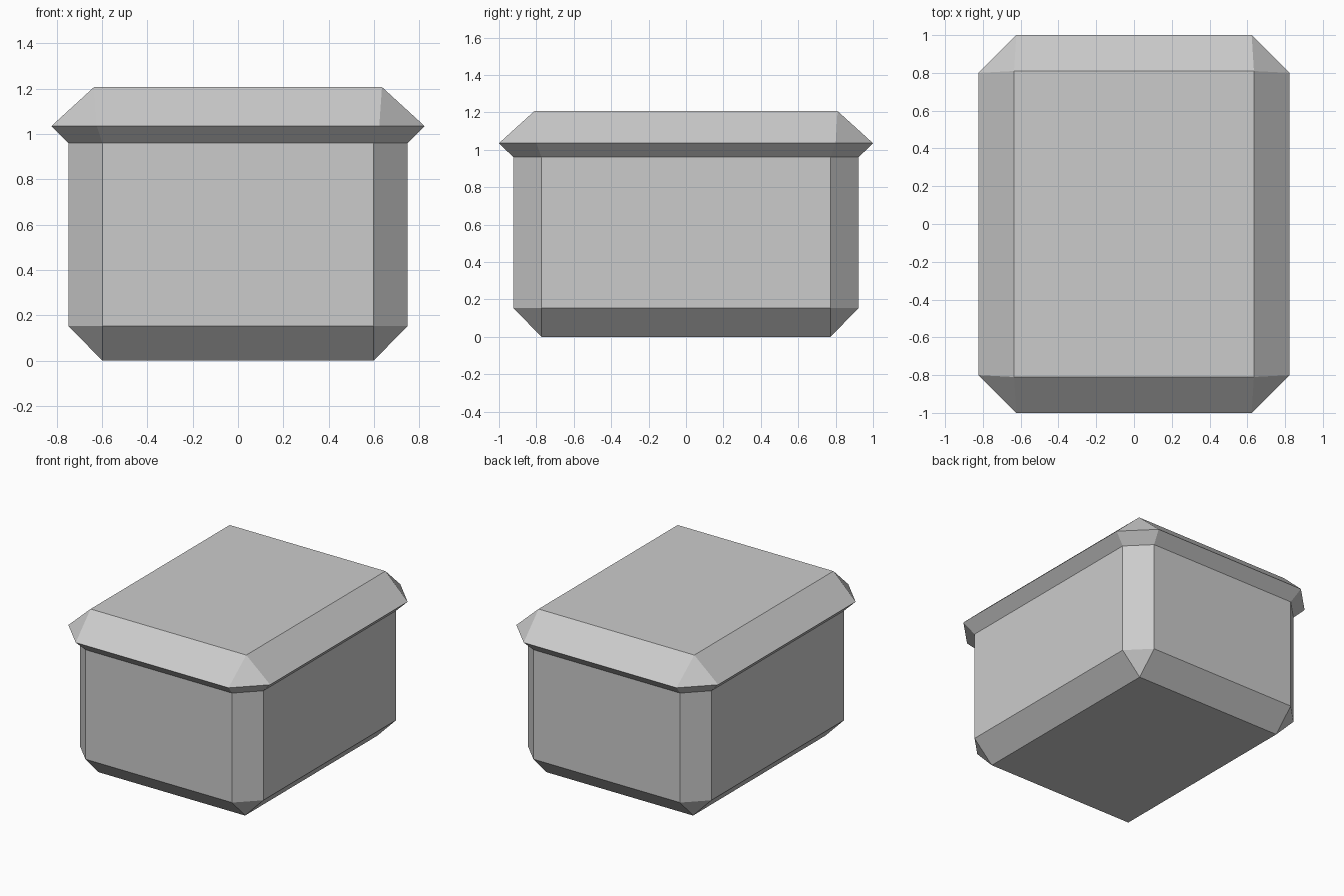
import bpy, bmesh

if "Cube" in bpy.data.objects:
    bpy.data.objects.remove(bpy.data.objects["Cube"])


def ring(bm, hx, hy, cut, z):
    """Rectangle with its four corners cut off at 45 degrees."""
    pts = [(hx, -hy + cut), (hx, hy - cut), (hx - cut, hy), (-hx + cut, hy),
           (-hx, hy - cut), (-hx, -hy + cut), (-hx + cut, -hy), (hx - cut, -hy)]
    return [bm.verts.new((x, y, z)) for x, y in pts]


def loft(name, sections, cap):
    """Skin between stacked rings and cap one end; the other meets its neighbour."""
    bm = bmesh.new()
    rings = [ring(bm, *s) for s in sections]
    for a, b in zip(rings, rings[1:]):
        for i in range(8):
            j = (i + 1) % 8
            bm.faces.new((a[i], a[j], b[j], b[i]))
    bm.faces.new(rings[cap] if cap else rings[cap][::-1])
    # Rings with no corner cut collapse to plain rectangles
    bmesh.ops.remove_doubles(bm, verts=bm.verts[:], dist=0.0005)
    bm.normal_update()
    mesh = bpy.data.meshes.new(name)
    bm.to_mesh(mesh)
    bm.free()
    obj = bpy.data.objects.new(name, mesh)
    bpy.context.collection.objects.link(obj)
    return obj


# Box body: bevelled bottom, straight walls; sections are (half x, half y, cut, z)
SEAM = (0.748, 0.923, 0.15, 0.96)
loft("box_body", [(0.598, 0.772, 0, 0), (0.748, 0.923, 0.15, 0.153), SEAM], 0)

# Overhanging lid: flared lip, then sloped sides up to a flat top
loft("box_lid", [SEAM, (0.823, 1.0, 0.2, 1.035), (0.635, 0.81, 0, 1.207)], -1)
